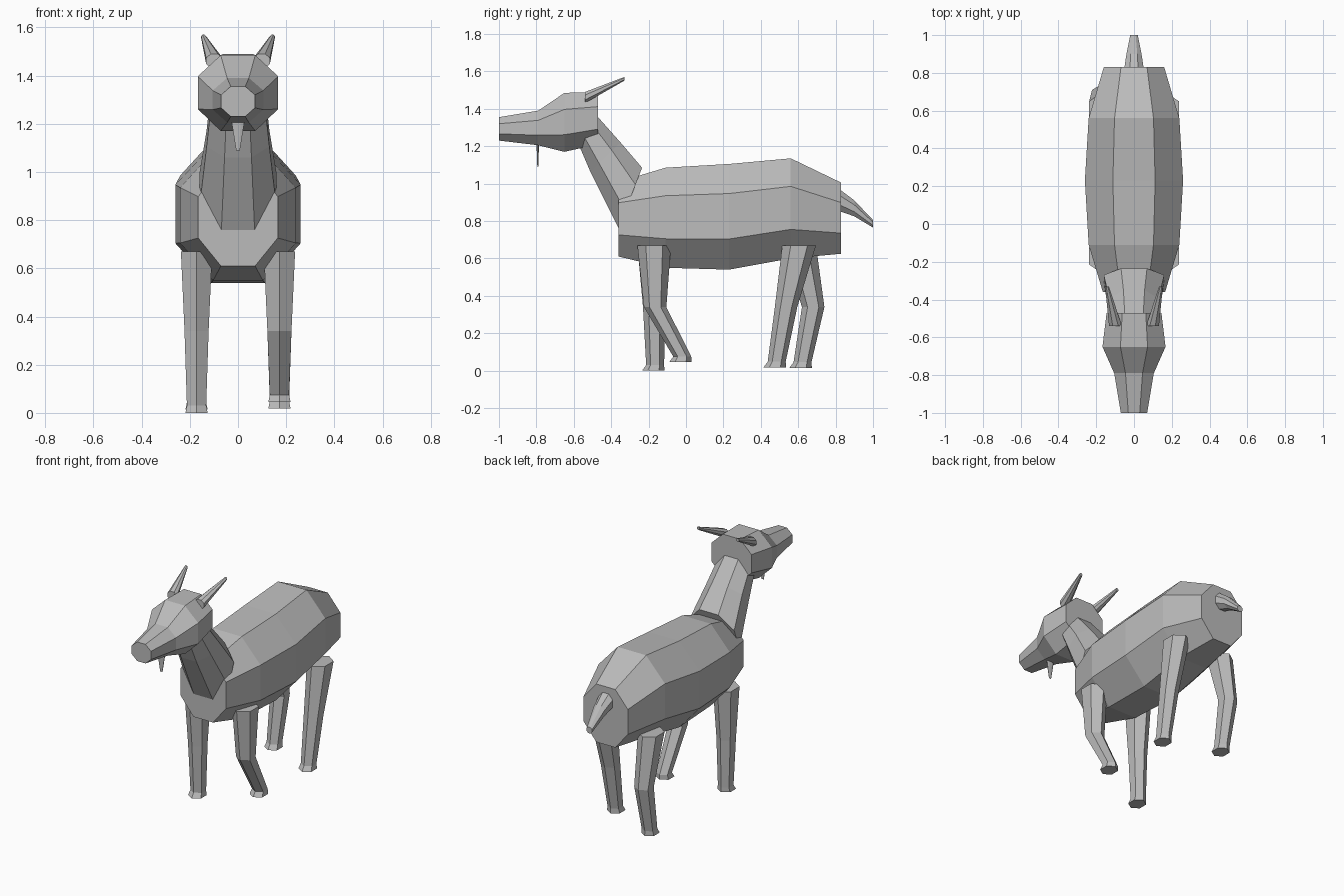
import bpy
import bmesh
from math import pi, sin, cos
from mathutils import Vector

default_cube = bpy.data.objects.get("Cube")
if default_cube:
    bpy.data.objects.remove(default_cube)


def make_material(name, level):
    """Create a flat neutral material."""
    material = bpy.data.materials.new(name)
    material.use_nodes = True
    color = (level, level, level, 1)
    material.diffuse_color = color
    shader = material.node_tree.nodes["Principled BSDF"]
    shader.inputs["Base Color"].default_value = color
    return material


coat = make_material("plain grey", 0.5)


def loft(name, rings):
    """Skin a row of closed rings with flat faces and cap both ends."""
    bm = bmesh.new()
    loops = [[bm.verts.new(point) for point in ring] for ring in rings]
    for lower, upper in zip(loops, loops[1:]):
        for index in range(len(lower)):
            bm.faces.new((lower[index - 1], lower[index],
                          upper[index], upper[index - 1]))
    bm.faces.new(loops[0])
    bm.faces.new(loops[-1])
    bmesh.ops.recalc_face_normals(bm, faces=bm.faces)
    mesh = bpy.data.meshes.new(name)
    bm.to_mesh(mesh)
    bm.free()
    mesh.materials.append(coat)
    part = bpy.data.objects.new(name, mesh)
    bpy.context.collection.objects.link(part)


def octagon(half_width, low, high, center_x=0):
    """Eight-sided ring spanning two (y, z) points, low to high."""
    low_point = Vector((center_x, *low))
    high_point = Vector((center_x, *high))
    narrow = half_width * 0.43
    outline = [(narrow, 0), (half_width, 0.29), (half_width, 0.72), (narrow, 1)]
    right_half = []
    left_half = []
    for width, fraction in outline:
        middle = low_point.lerp(high_point, fraction)
        offset = Vector((width, 0, 0))
        right_half.append(middle + offset)
        left_half.append(middle - offset)
    return right_half + left_half[::-1]


def upright(y, bottom, top, half_width, center_x=0):
    """Octagon standing straight up at one y."""
    return octagon(half_width, (y, bottom), (y, top), center_x)


def hexagon(x, y, z, half_width, half_depth):
    """Level six-sided ring with a corner at front and back."""
    angles = [step * pi / 3 for step in range(6)]
    reach = half_width / sin(pi / 3)
    return [(x + reach * sin(angle), y + half_depth * cos(angle), z)
            for angle in angles]


# Barrel body, from chest to rump
loft("body", [
    upright(-0.36, 0.61, 1.01, 0.165),
    upright(-0.11, 0.55, 1.085, 0.24),
    upright(0.23, 0.54, 1.105, 0.26),
    upright(0.56, 0.6, 1.135, 0.24),
    upright(0.83, 0.625, 1.005, 0.16),
])

# Leaning neck, sunk into the body and head
loft("neck", [
    octagon(0.16, low=(-0.36, 0.76), high=(-0.235, 1.085)),
    octagon(0.13, low=(-0.51, 1.06), high=(-0.35, 1.22)),
    octagon(0.115, low=(-0.57, 1.2), high=(-0.47, 1.355)),
])

# Head, from muzzle to back of skull
loft("head", [
    upright(-1, 1.23, 1.355, 0.07),
    upright(-0.79, 1.205, 1.39, 0.105),
    upright(-0.65, 1.17, 1.485, 0.167),
    upright(-0.47, 1.21, 1.49, 0.145),
])

# Swept-back horns
for side_name, side in (("left", 1), ("right", -1)):
    loft(side_name + "_horn", [
        upright(-0.54, 1.43, 1.49, 0.034, center_x=side * 0.098),
        upright(-0.33, 1.55, 1.57, 0.01, center_x=side * 0.143),
    ])

# Thin beard under the chin
loft("beard", [
    octagon(0.03, low=(-0.8, 1.23), high=(-0.785, 1.23)),
    octagon(0.008, low=(-0.795, 1.09), high=(-0.79, 1.09)),
])

# Drooping tail
loft("tail", [
    upright(0.8, 0.86, 0.985, 0.055),
    upright(0.9, 0.825, 0.91, 0.04),
    upright(1, 0.765, 0.805, 0.02),
])


def leg(name, side, hip_y, knee_y, foot_y, foot_z):
    """Tapered leg with a knee, a narrow ankle and a flared hoof."""
    x = side * 0.172
    loft(name, [
        hexagon(x, hip_y, 0.67, half_width=0.065, half_depth=0.09),
        hexagon(x, knee_y, 0.34, half_width=0.05, half_depth=0.06),
        hexagon(x, foot_y, foot_z + 0.03, half_width=0.04, half_depth=0.048),
        hexagon(x, foot_y - 0.01, foot_z, half_width=0.046, half_depth=0.06),
    ])


# Legs: one front leg lifted, the other three planted
front_hip = -0.17
back_hip = 0.605
leg("front_left_leg", 1, front_hip, knee_y=-0.165, foot_y=-0.02, foot_z=0.045)
leg("front_right_leg", -1, front_hip, knee_y=-0.17, foot_y=-0.165, foot_z=0)
leg("back_left_leg", 1, back_hip, knee_y=0.535, foot_y=0.485, foot_z=0.018)
leg("back_right_leg", -1, back_hip, knee_y=0.68, foot_y=0.623, foot_z=0.015)
